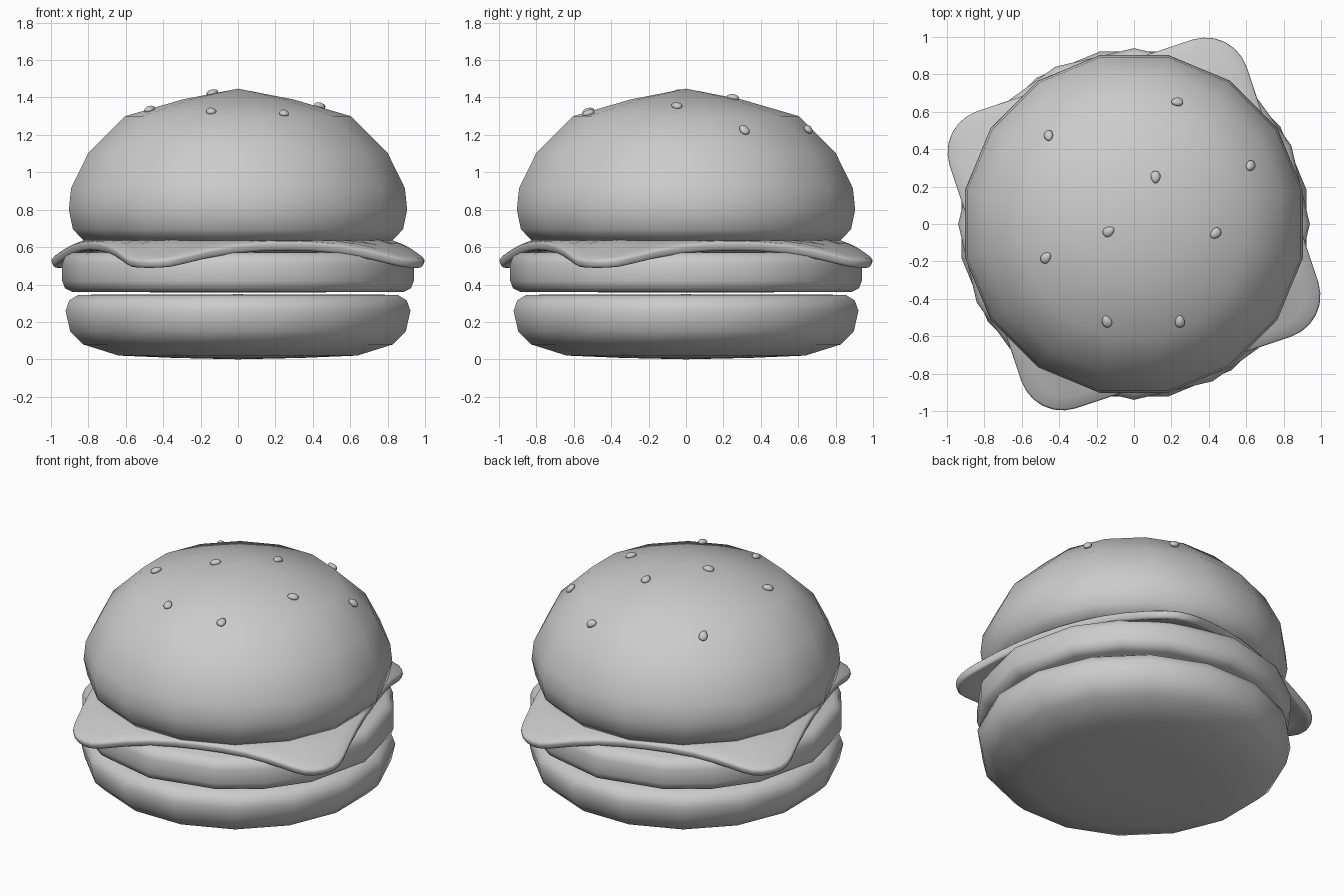
import bpy, bmesh
from math import sin, cos, radians, hypot, atan2, pi
from mathutils import Vector, Matrix

if "Cube" in bpy.data.objects:
    bpy.data.objects.remove(bpy.data.objects["Cube"])


def finish(bm, name, angle=60):
    bmesh.ops.recalc_face_normals(bm, faces=bm.faces)
    me = bpy.data.meshes.new(name)
    bm.to_mesh(me)
    bm.free()
    ob = bpy.data.objects.new(name, me)
    bpy.context.collection.objects.link(ob)
    bpy.ops.object.select_all(action='DESELECT')
    ob.select_set(True)
    bpy.context.view_layer.objects.active = ob
    bpy.ops.object.shade_smooth_by_angle(angle=radians(angle))
    return ob


def skin(bm, rings):
    for a, b in zip(rings, rings[1:]):
        n = max(len(a), len(b))
        for i in range(n):
            j = (i + 1) % n
            q = [a[i % len(a)], a[j % len(a)], b[j % len(b)], b[i % len(b)]]
            bm.faces.new(list(dict.fromkeys(q)))


def lathe(name, profile, angles):
    bm = bmesh.new()
    rings = []
    for r, z in profile:
        if r == 0:
            rings.append([bm.verts.new((0, 0, z))])
        else:
            rings.append([bm.verts.new((r * cos(a), r * sin(a), z)) for a in angles])
    skin(bm, rings)
    return finish(bm, name)


bun_angles = [radians(11.25 + 22.5 * i) for i in range(16)]
patty_angles = [radians(a + 90 * k) for k in range(4) for a in (0, 26.57, 45, 63.43)]

# Buns
lathe("bottom_bun", [(0, 0), (0.36, 0.008), (0.65, 0.02), (0.845, 0.08), (0.915, 0.15),
                     (0.94, 0.26), (0.92, 0.315), (0.87, 0.345), (0, 0.348)], bun_angles)
top_profile = [(0, 1.447), (0.3, 1.39), (0.615, 1.3), (0.815, 1.105), (0.91, 0.915),
               (0.922, 0.8), (0.9, 0.695), (0.84, 0.635), (0, 0.63)]
lathe("top_bun", top_profile, bun_angles)

# Patty
lathe("patty", [(0, 0.357), (0.885, 0.36), (0.925, 0.38), (0.94, 0.42), (0.94, 0.51),
                (0.925, 0.55), (0.885, 0.572), (0, 0.575)], patty_angles)

# Cheese slice: rounded square, turned, with drooping corners
H, R, TURN = 0.842, 0.235, radians(18.4)
outline = []
for k in range(4):
    pts = [(H, y) for y in (-0.45, -0.3, -0.15, 0, 0.15, 0.3, 0.45)]
    pts += [(H - R + R * cos(t), H - R + R * sin(t)) for t in (radians(15 * i) for i in range(7))]
    c, s = cos(TURN + k * pi / 2), sin(TURN + k * pi / 2)
    outline += [(x * c - y * s, x * s + y * c) for x, y in pts]
bm = bmesh.new()
rings = [[bm.verts.new((0, 0, 0.637))]]
for f in (0.5, 0.76, 0.84, 0.92, 1.0):
    ring = []
    for x, y in outline:
        d = min(1, max(0, (f * hypot(x, y) - 0.83) / 0.25))
        ring.append(bm.verts.new((f * x, f * y, 0.637 - 0.105 * d)))
    rings.append(ring)
skin(bm, rings)
cheese = finish(bm, "cheese")
if cheese.data.polygons[0].normal.z < 0:
    cheese.data.flip_normals()
sol = cheese.modifiers.new("thickness", 'SOLIDIFY')
sol.thickness, sol.offset = 0.052, -1
bev = cheese.modifiers.new("soft_rim", 'BEVEL')
bev.width, bev.segments, bev.angle_limit = 0.016, 2, radians(50)

# Sesame seeds laid on the crown
seeds = [(0.23, 0.65, 0.5), (-0.455, 0.47, 1.2), (0.115, 0.25, 2), (0.62, 0.31, 1.9),
         (-0.135, -0.04, 1.8), (0.435, -0.05, 2.4), (-0.47, -0.18, 2),
         (-0.145, -0.52, 2.2), (0.245, -0.52, 1.2)]
for n, (x, y, spin) in enumerate(seeds):
    r = hypot(x, y)
    for (r0, z0), (r1, z1) in zip(top_profile, top_profile[1:]):
        if r0 <= r < r1:
            z = z0 + (z1 - z0) * (r - r0) / (r1 - r0)
            slope = (z0 - z1) / (r1 - r0)
            break
    normal = Vector((slope * x / r, slope * y / r, 1)).normalized()
    bm = bmesh.new()
    bmesh.ops.create_uvsphere(bm, u_segments=12, v_segments=8, radius=1)
    for v in bm.verts:
        v.co = Vector((v.co.x * 0.034, v.co.y * 0.026 * (1 - 0.2 * v.co.x), v.co.z * 0.018))
    bm.transform(Matrix.Translation(Vector((x, y, z)) + normal * 0.005)
                 @ normal.to_track_quat('Z', 'Y').to_matrix().to_4x4()
                 @ Matrix.Rotation(spin, 4, 'Z'))
    finish(bm, f"seed_{n + 1}")
